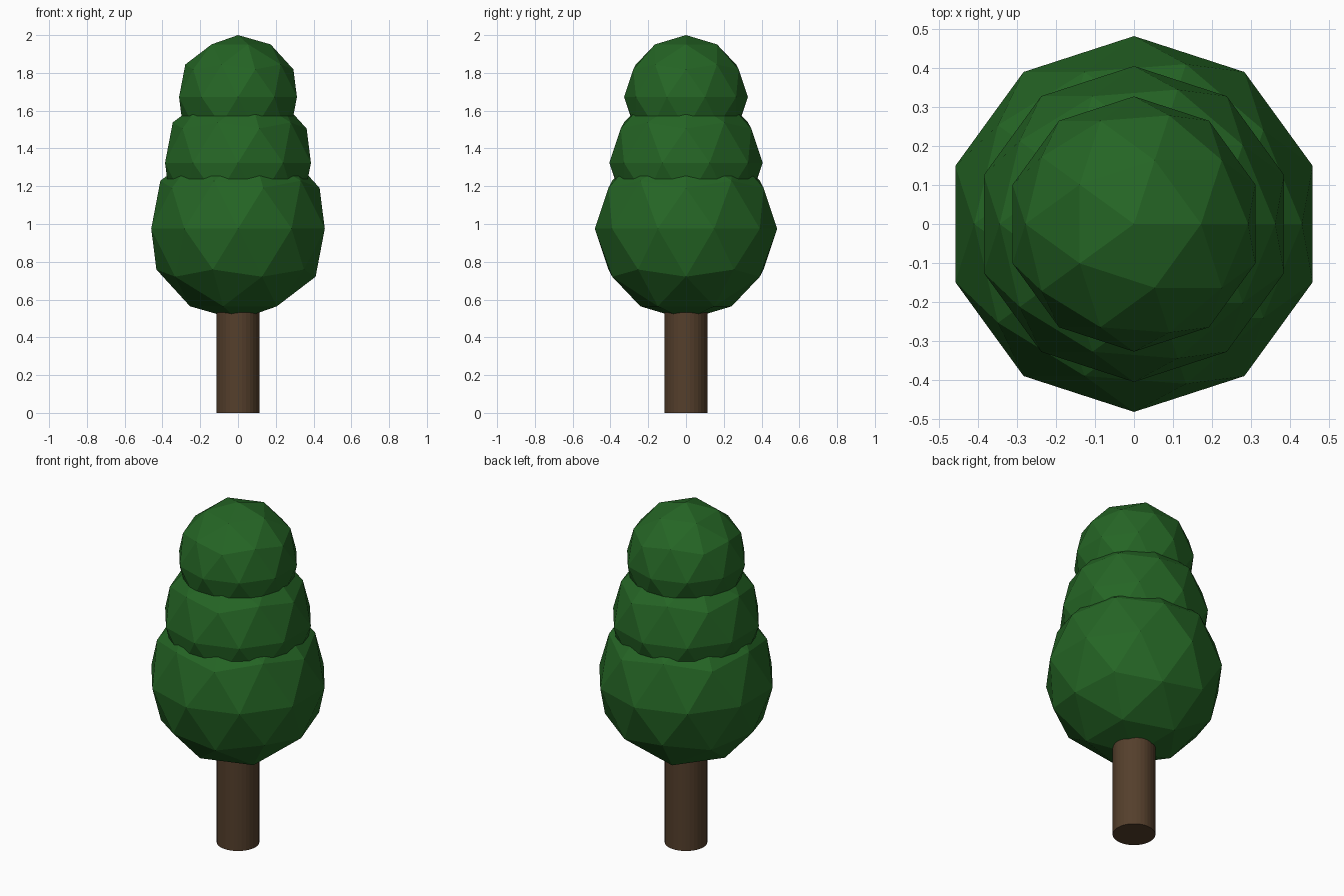
import bpy

if "Cube" in bpy.data.objects:
    bpy.data.objects.remove(bpy.data.objects["Cube"])


def material(name, rgb):
    mat = bpy.data.materials.new(name)
    mat.diffuse_color = (*rgb, 1)
    mat.use_nodes = True
    mat.node_tree.nodes["Principled BSDF"].inputs["Base Color"].default_value = mat.diffuse_color
    return mat


bark = material("bark", (0.09, 0.05, 0.025))
leaf = material("leaf", (0.018, 0.13, 0.018))

# Trunk, running up into the lowest ball of foliage
TRUNK_HEIGHT = 0.75
bpy.ops.mesh.primitive_cylinder_add(
    vertices=32, radius=0.114, depth=TRUNK_HEIGHT, location=(0, 0, TRUNK_HEIGHT / 2))
trunk = bpy.context.object
trunk.name = "trunk"
trunk.data.materials.append(bark)

# Three stacked faceted foliage balls, shrinking upwards
for name, radius, z in [("foliage_lower", 0.483, 0.975),
                        ("foliage_middle", 0.406, 1.324),
                        ("foliage_top", 0.328, 1.672)]:
    bpy.ops.mesh.primitive_ico_sphere_add(subdivisions=2, radius=radius, location=(0, 0, z))
    ball = bpy.context.object
    ball.name = name
    ball.data.materials.append(leaf)
